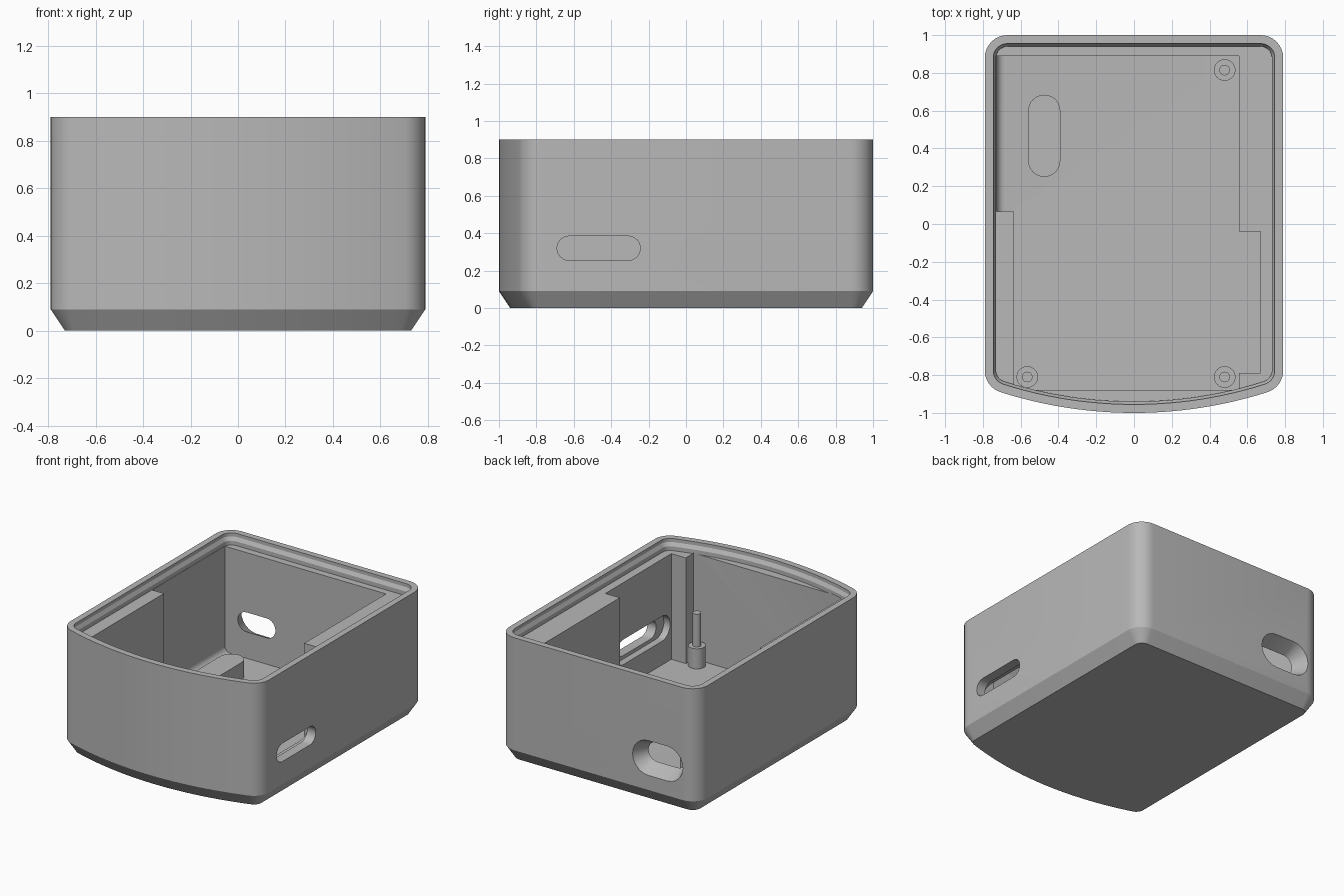
import bpy, bmesh
from math import pi, sin, cos, sqrt, atan2
from mathutils import Vector

cube = bpy.data.objects.get("Cube")
if cube:
    bpy.data.objects.remove(cube, do_unlink=True)

grey = bpy.data.materials.new("plain_grey")
grey.use_nodes = True
grey.diffuse_color = (0.48, 0.48, 0.48, 1)
grey.node_tree.nodes["Principled BSDF"].inputs["Base Color"].default_value = (0.48, 0.48, 0.48, 1)


def arc(cx, cy, r, a0, a1, n):
    return [(cx + r * cos(a0 + (a1 - a0) * i / n), cy + r * sin(a0 + (a1 - a0) * i / n))
            for i in range(n + 1)]


def outline(inset):
    """Rounded rectangle with a bowed front, shrunk evenly by inset."""
    half, back, bow, r = 0.79 - inset, 1 - inset, 2.33 - inset, 0.12 - inset
    bow_y = 1.33
    cx, cy = half - r, bow_y - sqrt((bow - r) ** 2 - (half - r) ** 2)
    a = atan2(cy - bow_y, cx)
    return (arc(cx, cy, r, a, 0, 8) + arc(cx, back - r, r, 0, pi / 2, 8)
            + arc(-cx, back - r, r, pi / 2, pi, 8) + arc(-cx, cy, r, pi, 2 * pi - (pi + a), 8)
            + arc(0, bow_y, bow, -pi - a, a, 24)[1:-1])


def stadium(length, width):
    r, s = width / 2, (length - width) / 2
    return arc(s, 0, r, -pi / 2, pi / 2, 12) + arc(-s, 0, r, pi / 2, 3 * pi / 2, 12)


def loft(name, rings, round_edge=None):
    """Skin a stack of matching closed rings and cap both ends."""
    bm = bmesh.new()
    loops = [[bm.verts.new(p) for p in ring] for ring in rings]
    n = len(loops[0])
    for low, high in zip(loops, loops[1:]):
        for i in range(n):
            j = (i + 1) % n
            bm.faces.new((low[i], low[j], high[j], high[i]))
    bm.faces.new(loops[0][::-1])
    bm.faces.new(loops[-1])
    if round_edge:
        edges = [e for e in bm.edges if round_edge(e)]
        bmesh.ops.bevel(bm, geom=edges, offset=0.045, segments=6, profile=0.5, affect='EDGES')
    bmesh.ops.recalc_face_normals(bm, faces=bm.faces)
    mesh = bpy.data.meshes.new(name)
    bm.to_mesh(mesh)
    bm.free()
    mesh.materials.append(grey)
    obj = bpy.data.objects.new(name, mesh)
    bpy.context.collection.objects.link(obj)
    return obj


def stack(shape, levels):
    return [[Vector((x, y, z)) for x, y in shape(inset)] for z, inset in levels]


def select_only(obj):
    bpy.ops.object.select_all(action='DESELECT')
    obj.select_set(True)
    bpy.context.view_layer.objects.active = obj


def cut(target, cutter):
    cutter.hide_render = True
    mod = target.modifiers.new("cut", 'BOOLEAN')
    mod.operation, mod.solver, mod.object = 'DIFFERENCE', 'EXACT', cutter
    select_only(target)
    bpy.ops.object.modifier_apply(modifier=mod.name)
    bpy.data.objects.remove(cutter, do_unlink=True)


def smooth(obj):
    select_only(obj)
    bpy.ops.object.shade_smooth_by_angle(angle=0.5)


# Outer shell with a chamfered foot
FLOOR, LEDGE = 0.06, 0.82
shell = loft("case_shell", stack(outline, [(0, 0.06), (0.09, 0), (0.9, 0)]))

# Stepped lip that receives a lid
cut(shell, loft("lip_cutter", stack(
    outline, [(LEDGE, 0.06), (0.85, 0.06), (0.875, 0.045), (0.92, 0.045)])))

# Main cavity with thickened wall sections and one rounded floor edge
LEFT = -0.728
plan = [(LEFT, 0.89), (LEFT, 0.065), (-0.635, 0.065), (-0.635, -0.88), (0.555, -0.88),
        (0.555, -0.79), (0.67, -0.79), (0.67, -0.04), (0.555, -0.04), (0.555, 0.89)]
cut(shell, loft("cavity_cutter", stack(lambda i: plan, [(FLOOR, 0), (LEDGE + 0.005, 0)]),
                lambda e: all(abs(v.co.x - LEFT) < 0.001 and v.co.z < 0.1 for v in e.verts)))

# Flared slot through the back wall
PORT_X, PORT_Z = -0.475, 0.32
cut(shell, loft("back_slot_cutter", [
    [Vector((PORT_X + u, y, PORT_Z + v)) for u, v in stadium(length, height)]
    for y, length, height in [(0.85, 0.3, 0.14), (0.89, 0.3, 0.14), (1, 0.4, 0.25), (1.02, 0.42, 0.27)]]))

# Side slot, with a larger pocket on its inner face
for name, x0, x1, length, height in [("side_slot_cutter", 0.6, 0.85, 0.445, 0.13),
                                     ("side_pocket_cutter", 0.6, 0.72, 0.62, 0.18)]:
    cut(shell, loft(name, [[Vector((x, u - 0.467, PORT_Z + v)) for u, v in stadium(length, height)]
                           for x in (x0, x1)]))
smooth(shell)

# Raised support pad on the floor
smooth(loft("support_pad", [[Vector((PORT_X + v, 0.467 + u, z)) for u, v in stadium(0.435, 0.17)]
                            for z in (FLOOR - 0.02, 0.185)]))

# Mounting posts: wide boss with a thin locating pin
for label, px, py in [("back_left", 0.48, 0.815), ("front_left", 0.48, -0.81),
                      ("front_right", -0.565, -0.81)]:
    levels = [(FLOOR - 0.02, 0.057), (0.205, 0.057), (0.205, 0.028), (0.44, 0.028)]
    smooth(loft(label + "_post", stack(lambda r: arc(px, py, r, 0, 2 * pi, 32)[:-1], levels)))
